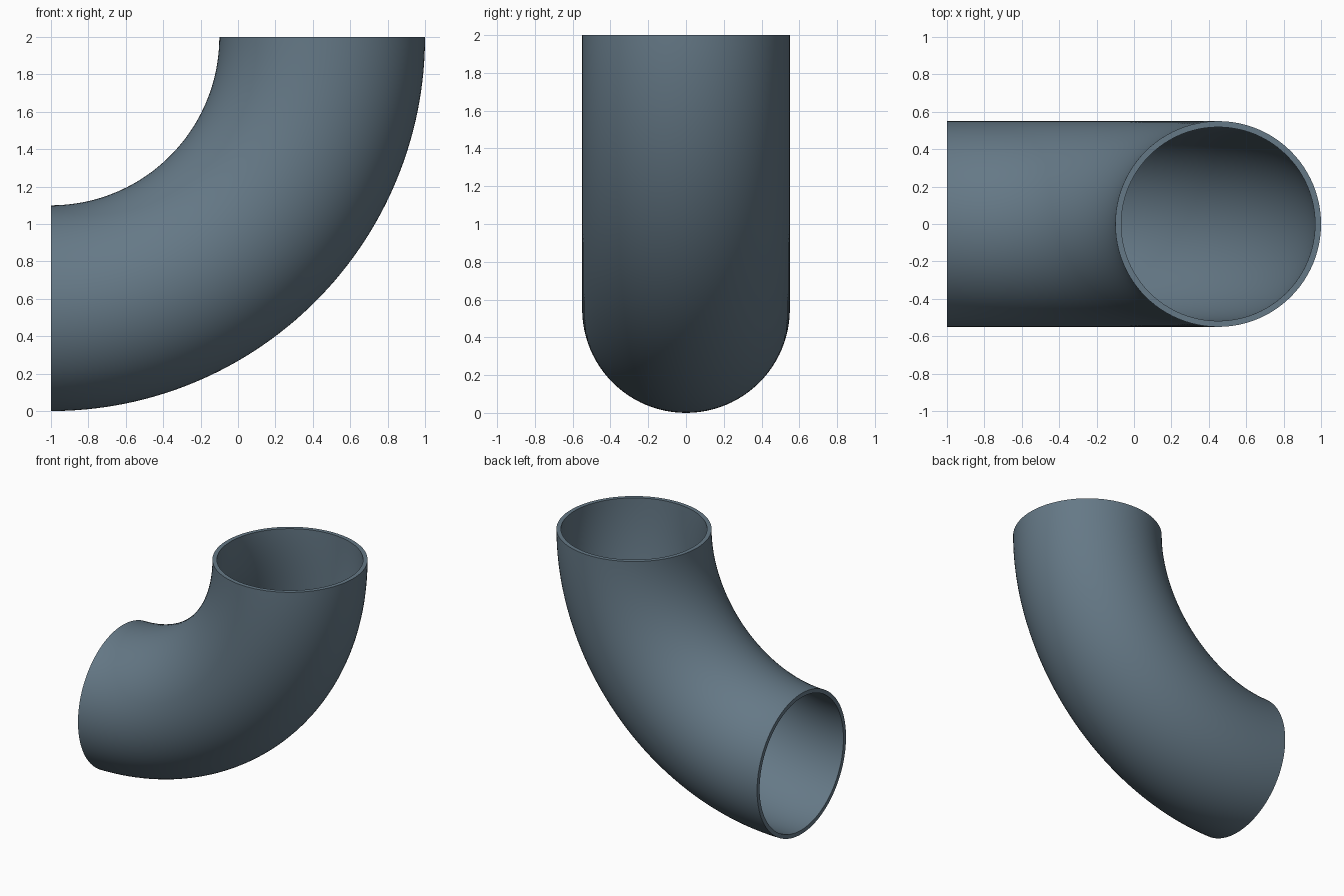
import bpy, bmesh
from math import sin, cos, pi, radians

if "Cube" in bpy.data.objects:
    bpy.data.objects.remove(bpy.data.objects["Cube"])

BEND = 1.45              # centreline radius of the bend
OUTER, INNER = 0.55, 0.518
STEPS, SIDES = 64, 96    # along the bend, around the pipe

bm = bmesh.new()


def ring(a, r):
    """Circle of radius r at bend angle a, bend centre at (-1, 0, 2)."""
    verts = []
    for i in range(SIDES):
        t = 2 * pi * i / SIDES
        d = BEND + r * cos(t)
        verts.append(bm.verts.new((-1 + d * sin(a), r * sin(t), 2 - d * cos(a))))
    return verts


def bridge(p, q):
    for i in range(SIDES):
        j = (i + 1) % SIDES
        bm.faces.new((p[i], p[j], q[j], q[i]))


# outer and inner walls
angles = [pi / 2 * k / STEPS for k in range(STEPS + 1)]
walls = [[ring(a, r) for a in angles] for r in (OUTER, INNER)]
for wall in walls:
    for p, q in zip(wall, wall[1:]):
        bridge(p, q)

# flat rims at both open ends
for end in (0, -1):
    bridge(walls[0][end], walls[1][end])

bmesh.ops.recalc_face_normals(bm, faces=bm.faces[:])
mesh = bpy.data.meshes.new("pipe_elbow")
bm.to_mesh(mesh)
bm.free()
elbow = bpy.data.objects.new("pipe_elbow", mesh)
bpy.context.collection.objects.link(elbow)

# blue-grey paint
mat = bpy.data.materials.new("blue_grey")
mat.diffuse_color = (0.13, 0.19, 0.24, 1)
mat.use_nodes = True
mat.node_tree.nodes["Principled BSDF"].inputs["Base Color"].default_value = mat.diffuse_color
mesh.materials.append(mat)

bpy.context.view_layer.objects.active = elbow
elbow.select_set(True)
bpy.ops.object.shade_smooth_by_angle(angle=radians(30))
